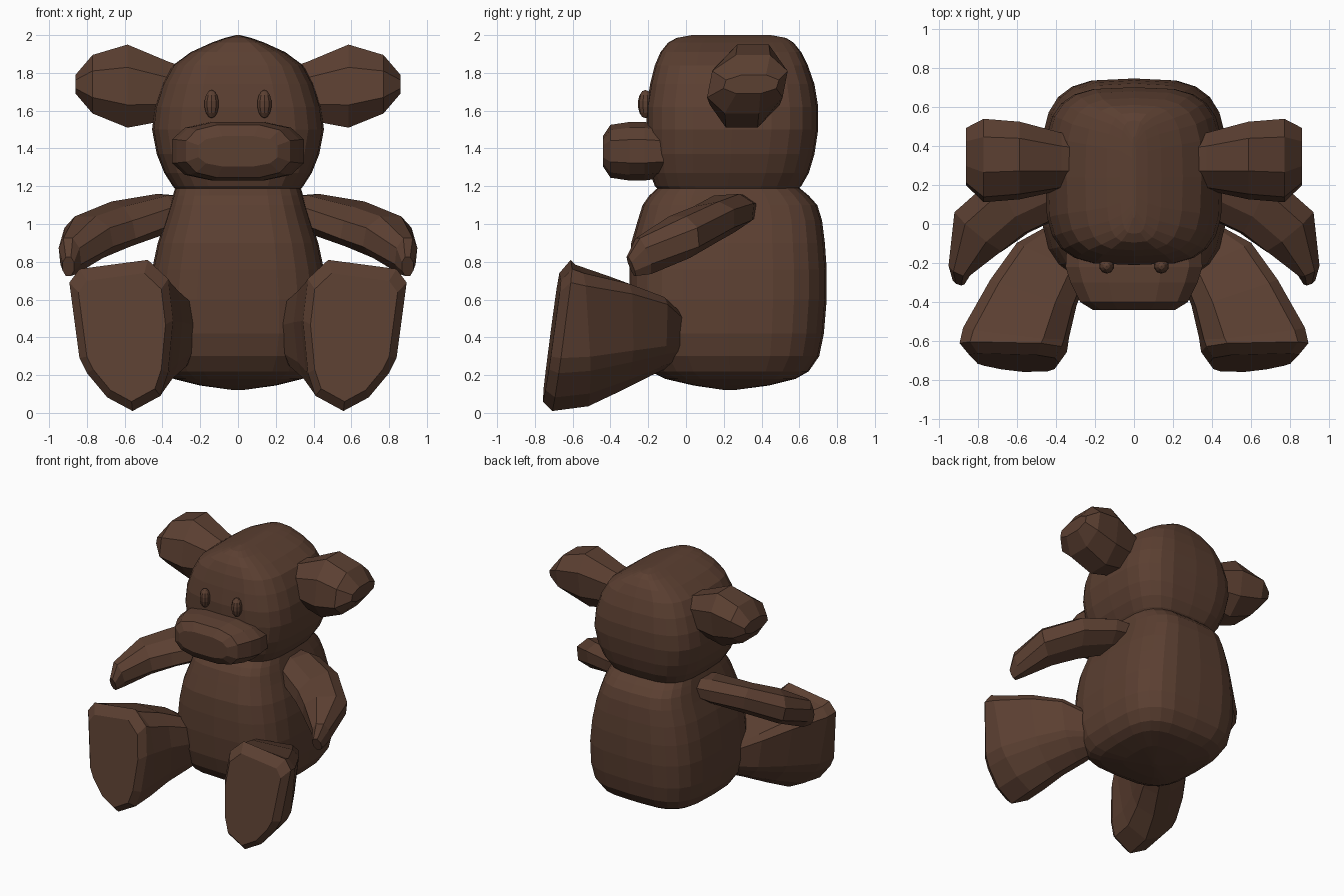
import bpy, bmesh, math
from mathutils import Vector

brown = bpy.data.materials.new("dark brown")
brown.diffuse_color = (0.105, 0.050, 0.031, 1)


def rounded(n, p, turn=0.0):
    """Unit rounded-square outline with n points, scaled to touch +-1."""
    f = lambda t: math.copysign(abs(t) ** p, t) if abs(t) > 1e-6 else 0.0
    pts = [(f(math.cos(2 * math.pi * (i + turn) / n)),
            f(math.sin(2 * math.pi * (i + turn) / n))) for i in range(n)]
    m = max(abs(a) for a, b in pts)
    return [(a / m, b / m) for a, b in pts]


def loft(name, outline, sections, side=1):
    """Skin the outline through sections of (centre, u vector, v vector)."""
    bm = bmesh.new()
    rings = []
    for c, u, v in sections:
        c, u, v = Vector(c), Vector(u), Vector(v)
        ring = []
        for a, b in outline:
            p = c + u * a + v * b
            p.x *= side
            ring.append(bm.verts.new(p))
        rings.append(ring)
    n = len(outline)
    for r, s in zip(rings, rings[1:]):
        for i in range(n):
            j = (i + 1) % n
            bm.faces.new((r[i], r[j], s[j], s[i]))
    bm.faces.new(rings[0])
    bm.faces.new(rings[-1])
    bmesh.ops.recalc_face_normals(bm, faces=bm.faces)
    me = bpy.data.meshes.new(name)
    bm.to_mesh(me)
    bm.free()
    me.materials.append(brown)
    ob = bpy.data.objects.new(name, me)
    bpy.context.collection.objects.link(ob)
    return ob


def stacked(rows):
    """Horizontal sections from (z, half width, front y, back y)."""
    return [((0, (f + b) / 2, z), (w, 0, 0), (0, (b - f) / 2, 0))
            for z, w, f, b in rows]


soft = rounded(24, 0.58)
octagon = rounded(8, 0.9, 0.5)

# Body
loft("body", soft, stacked([
    (0.12, 0.02, 0.21, 0.25), (0.145, 0.2, 0.04, 0.44), (0.18, 0.34, -0.11, 0.58),
    (0.22, 0.40, -0.19, 0.65), (0.30, 0.45, -0.25, 0.705), (0.42, 0.475, -0.285, 0.73),
    (0.60, 0.475, -0.30, 0.745), (0.76, 0.455, -0.30, 0.745), (0.90, 0.425, -0.29, 0.735),
    (1.02, 0.385, -0.255, 0.72), (1.10, 0.36, -0.23, 0.695), (1.15, 0.345, -0.195, 0.65),
    (1.20, 0.33, -0.14, 0.59)]))

# Head, closing to a ridge that runs front to back
loft("head", soft, stacked([
    (1.17, 0.32, -0.13, 0.58), (1.20, 0.345, -0.165, 0.61), (1.27, 0.39, -0.19, 0.65),
    (1.37, 0.43, -0.205, 0.68), (1.50, 0.455, -0.21, 0.70), (1.62, 0.44, -0.21, 0.70),
    (1.74, 0.40, -0.19, 0.68), (1.84, 0.345, -0.165, 0.645), (1.91, 0.25, -0.135, 0.61),
    (1.96, 0.14, -0.095, 0.57), (1.985, 0.07, -0.05, 0.53), (2.0, 0.01, 0.03, 0.45)]))

# Snout
loft("snout", rounded(12, 0.7, 0.5), [
    ((0, y, 1.385), (w, 0, 0), (0, 0, h)) for y, w, h in
    [(-0.12, 0.345, 0.14), (-0.22, 0.35, 0.155), (-0.30, 0.325, 0.155),
     (-0.40, 0.275, 0.14), (-0.44, 0.21, 0.08)]])

# Foot outline: flat top, tapering to a point below
foot = [(-.55, 1), (.8, .88), (1, .7), (.8, -.3), (.65, -.5), (.25, -.82),
        (-.25, -1), (-.8, -.8), (-.95, -.5), (-1.05, .2), (-.95, .75)]

for side, label in ((1, "left"), (-1, "right")):
    # Ear
    loft(label + "_ear", octagon, [
        ((0.28, 0.32, 1.70), (0, 0.13, 0), (0, 0.01, 0.13)),
        ((0.37, 0.32, 1.705), (0, 0.14, 0), (0, 0.015, 0.155)),
        ((0.585, 0.325, 1.73), (0, 0.185, 0), (0, 0.03, 0.22)),
        ((0.77, 0.325, 1.74), (0, 0.20, 0), (0, 0.03, 0.155)),
        ((0.86, 0.345, 1.74), (0, 0.14, 0), (0, 0.015, 0.05))], side)

    # Arm
    loft(label + "_arm", octagon, [
        ((0.28, 0.25, 1.07), (0.05, 0.12, 0), (0, 0.01, 0.08)),
        ((0.40, 0.205, 1.055), (0.06, 0.15, 0.01), (0, 0.01, 0.10)),
        ((0.62, 0.105, 1.00), (0.07, 0.15, 0.03), (0.02, 0, 0.105)),
        ((0.79, -0.035, 0.93), (0.12, 0.10, 0), (0.02, -0.01, 0.11)),
        ((0.89, -0.225, 0.83), (0.055, 0.025, 0), (0.01, -0.03, 0.095)),
        ((0.898, -0.29, 0.775), (0.03, 0.01, 0), (0.0, -0.02, 0.05))], side)

    # Leg with a big tilted sole
    loft(label + "_leg", foot, [
        ((0.34, -0.06, 0.40), (0.12, 0.04, 0), (0, 0, 0.15)),
        ((0.42, -0.17, 0.42), (0.18, 0.08, 0), (0, -0.01, 0.22)),
        ((0.52, -0.34, 0.42), (0.215, 0.07, 0), (0, -0.02, 0.30)),
        ((0.61, -0.54, 0.41), (0.265, 0.03, 0), (0, -0.03, 0.375)),
        ((0.625, -0.655, 0.41), (0.268, 0.01, 0), (0, 0.05, 0.40)),
        ((0.62, -0.71, 0.40), (0.225, 0.01, 0), (0, 0.045, 0.34))], side)

    # Eye
    bpy.ops.mesh.primitive_uv_sphere_add(segments=10, ring_count=7,
                                         location=(side * 0.14, -0.215, 1.635))
    eye = bpy.context.object
    eye.name = label + "_eye"
    eye.scale = (0.04, 0.04, 0.075)
    eye.data.materials.append(brown)
